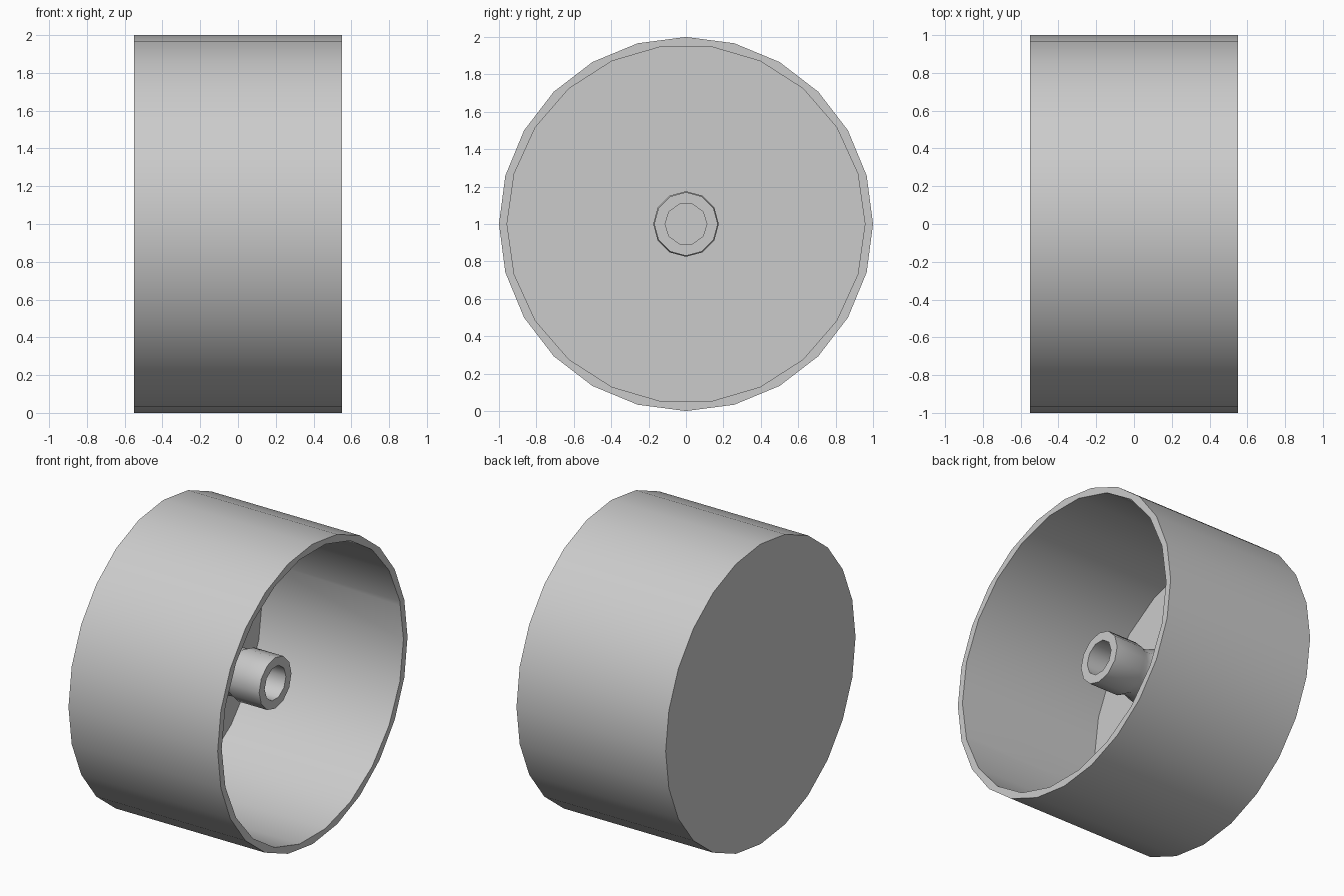
import bpy, bmesh, math

if "Cube" in bpy.data.objects:
    bpy.data.objects.remove(bpy.data.objects["Cube"])

CENTRE_Z = 1.0


def lathe(name, profile, sides):
    """Closed solid turned around the x axis from (x, radius) points, left to right."""
    bm = bmesh.new()
    rings = []
    for x, r in profile:
        rings.append([bm.verts.new((x, r * math.cos(2 * math.pi * i / sides),
                                    CENTRE_Z + r * math.sin(2 * math.pi * i / sides)))
                      for i in range(sides)])
    for a, b in zip(rings, rings[1:]):
        for i in range(sides):
            j = (i + 1) % sides
            bm.faces.new((a[i], a[j], b[j], b[i]))
    bm.faces.new(rings[0])
    bm.faces.new(rings[-1])
    bmesh.ops.recalc_face_normals(bm, faces=bm.faces[:])
    mesh = bpy.data.meshes.new(name)
    bm.to_mesh(mesh)
    bm.free()
    ob = bpy.data.objects.new(name, mesh)
    bpy.context.collection.objects.link(ob)
    return ob


def select(ob):
    bpy.ops.object.select_all(action='DESELECT')
    ob.select_set(True)
    bpy.context.view_layer.objects.active = ob


def hollow(ob, cutter, smooth_angle):
    """Cut the cutter out of the object, then smooth the round walls."""
    select(ob)
    mod = ob.modifiers.new("hollow", 'BOOLEAN')
    mod.operation = 'DIFFERENCE'
    mod.solver = 'EXACT'
    mod.object = cutter
    bpy.ops.object.modifier_apply(modifier=mod.name)
    bpy.data.objects.remove(cutter)
    bpy.ops.object.shade_smooth_by_angle(angle=math.radians(smooth_angle))


# Drum: 24-sided cup, closed on the left, open on the right
drum = lathe("drum", [(-0.55, 1.0), (0.55, 1.0)], 24)
hollow(drum, lathe("drum_cutter", [(-0.49, 0.957), (0.7, 0.957)], 22), 30)

# Hub: post on the drum floor with a waist behind its collar and a blind bore
hub = lathe("hub", [(-0.49, 0.175), (-0.08, 0.175), (-0.03, 0.155), (0.02, 0.15),
                    (0.06, 0.17), (0.275, 0.17)], 12)
hollow(hub, lathe("bore_cutter", [(-0.45, 0.112), (0.4, 0.112)], 10), 40)
